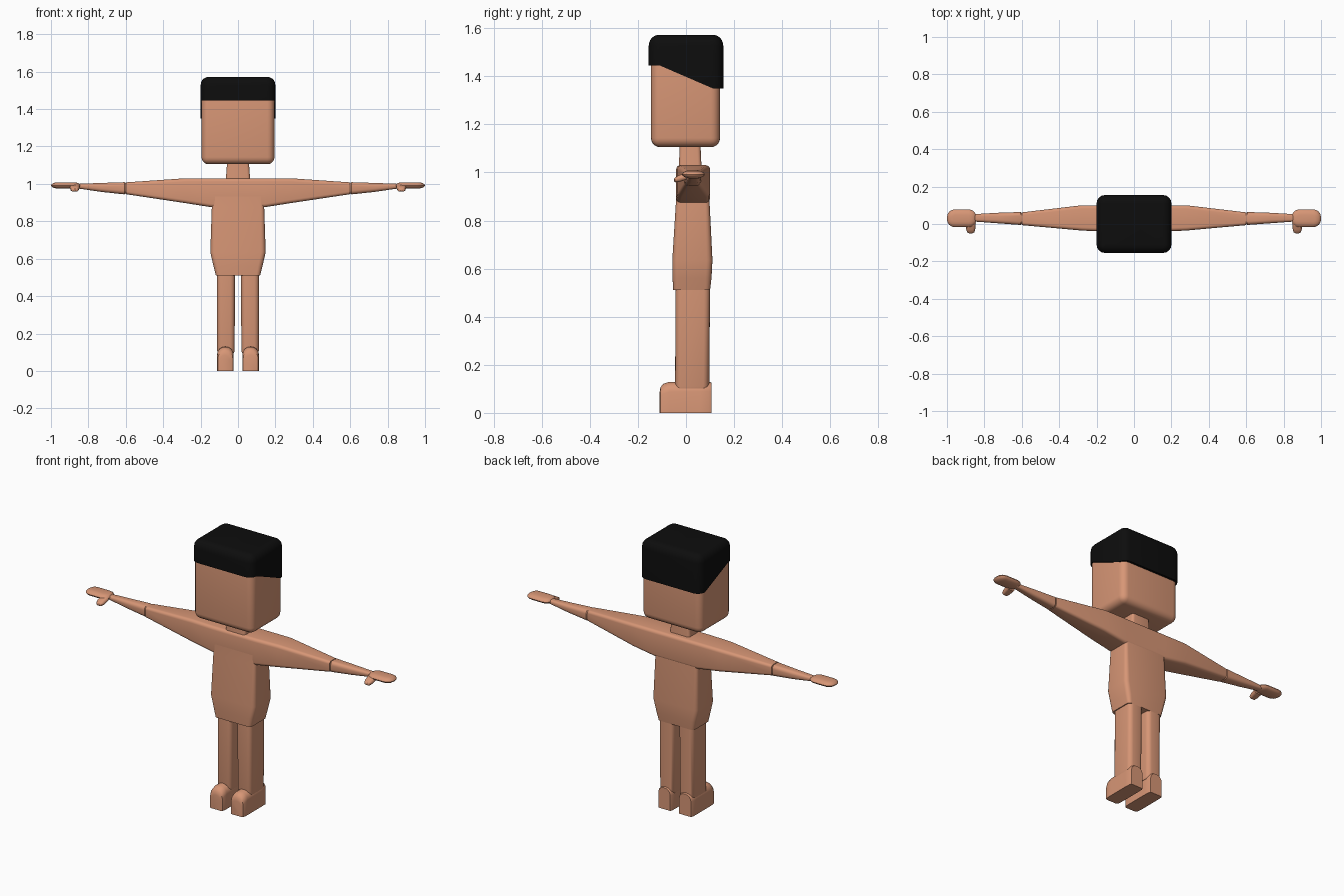
import bpy, bmesh, math

if "Cube" in bpy.data.objects:
    bpy.data.objects.remove(bpy.data.objects["Cube"])


def material(name, rgb):
    m = bpy.data.materials.new(name)
    m.diffuse_color = (*rgb, 1)
    m.use_nodes = True
    m.node_tree.nodes["Principled BSDF"].inputs["Base Color"].default_value = m.diffuse_color
    return m


SKIN = material("tan skin", (0.68, 0.305, 0.18))
BLACK = material("black hair", (0.004, 0.004, 0.004))
MAP = {"X": lambda t, u, v: (t, u, v), "Y": lambda t, u, v: (u, t, v), "Z": lambda t, u, v: (u, v, t)}


def finish(name, bm, mat, mirror=False):
    bmesh.ops.remove_doubles(bm, verts=bm.verts, dist=1e-5)
    bmesh.ops.recalc_face_normals(bm, faces=bm.faces)
    me = bpy.data.meshes.new(name)
    bm.to_mesh(me)
    bm.free()
    me.materials.append(mat)
    ob = bpy.data.objects.new(name, me)
    bpy.context.collection.objects.link(ob)
    if mirror:
        ob.modifiers.new("Mirror", "MIRROR").use_mirror_merge = False
    return ob


def rounded_rect(u0, u1, v0, v1, r, r_low, n=4):
    """Outline with corner radius r (r_low on the two v0 corners)."""
    pts = []
    for k, (su, sv) in enumerate([(1, 1), (-1, 1), (-1, -1), (1, -1)]):
        rr = r if sv > 0 else r_low
        cu = u1 - rr if su > 0 else u0 + rr
        cv = v1 - rr if sv > 0 else v0 + rr
        for i in range(n + 1):
            a = math.pi / 2 * (k + i / n)
            pts.append((cu + rr * math.cos(a), cv + rr * math.sin(a)))
    return pts


def loft(name, axis, sections, mat=SKIN, r_low=None, mirror=False, caps=(True, True)):
    """Skin sections (t, u0, u1, v0, v1, r) along an axis; t may be a rule of (u, v)."""
    bm = bmesh.new()
    rings = []
    for t, u0, u1, v0, v1, r in sections:
        pts = rounded_rect(u0, u1, v0, v1, r, r if r_low is None else r_low)
        rings.append([bm.verts.new(MAP[axis](t(u, v) if callable(t) else t, u, v)) for u, v in pts])
    n = len(rings[0])
    for a, b in zip(rings, rings[1:]):
        for i in range(n):
            j = (i + 1) % n
            bm.faces.new((a[i], a[j], b[j], b[i]))
    if caps[0]:
        bm.faces.new(rings[0])
    if caps[1]:
        bm.faces.new(rings[-1])
    return finish(name, bm, mat, mirror)


def inset(t, box, d, r):
    u0, u1, v0, v1 = box
    return (t, u0 + d, u1 - d, v0 + d, v1 - d, max(r - d, 0.004))


def dome(z_top, box, r, steps=5):
    """Rings rounding a box over to its top."""
    out = []
    for i in range(steps + 1):
        a = math.pi / 2 * i / steps
        out.append(inset(z_top - r + r * math.sin(a), box, r * (1 - math.cos(a)) * 0.95, r))
    return out


# Head: softly rounded block
bm = bmesh.new()
bmesh.ops.create_cube(bm, size=1)
bmesh.ops.scale(bm, verts=bm.verts, vec=(0.39, 0.287, 0.45))
bmesh.ops.translate(bm, verts=bm.verts, vec=(0, -0.002, 1.33))
bmesh.ops.bevel(bm, geom=bm.edges[:], offset=0.038, segments=5, profile=0.5, affect="EDGES")
finish("head", bm, SKIN)


# Hair: rounded cap whose lower rim drops toward the back
def hairline(u, v):
    return 1.445 - 0.095 * min(max((v + 0.11) / 0.22, 0), 1)


hair_box = (-0.2, 0.2, -0.155, 0.155)
loft("hair", "Z", [inset(hairline, hair_box, 0.025, 0.045), inset(hairline, hair_box, 0, 0.045)]
     + dome(1.572, hair_box, 0.045), BLACK, caps=(False, True))

# Neck
loft("neck", "Z", [(1.01, -0.066, 0.066, -0.03, 0.065, 0.015), (1.12, -0.058, 0.058, -0.026, 0.06, 0.015)])

# Torso, tapering in at the hips
loft("torso", "Z", [
    (0.51, -0.118, 0.118, -0.053, 0.1, 0.02),
    (0.56, -0.131, 0.131, -0.056, 0.106, 0.025),
    (0.635, -0.148, 0.148, -0.057, 0.11, 0.025),
    (0.875, -0.14, 0.14, -0.042, 0.098, 0.018),
    (0.99, -0.138, 0.138, -0.04, 0.098, 0.015)])

# Shoulders and upper arms in one span
half = [(0.14, -0.041, 0.1, 0.875, 1.03, 0.018),
        (0.28, -0.035, 0.1, 0.897, 1.03, 0.018),
        (0.60, -0.006, 0.062, 0.945, 1.008, 0.015)]
loft("shoulders_and_upper_arms", "X", [(-s[0], *s[1:]) for s in reversed(half)] + half)

# Forearms
loft("forearm", "X", [
    (0.592, 0.004, 0.054, 0.953, 1.0, 0.015),
    (0.607, -0.005, 0.064, 0.944, 1.009, 0.02),
    (0.73, 0.004, 0.06, 0.957, 1.005, 0.018),
    (0.865, 0.014, 0.052, 0.977, 1.0, 0.011)], mirror=True)

# Hands: flat rounded paddles
palm = (0.842, 1.0, -0.017, 0.078)
loft("hand", "Z", [inset(z, palm, d, 0.042) for z, d in [
    (0.975, 0.03), (0.979, 0.014), (0.986, 0.003), (0.992, 0),
    (0.998, 0.003), (1.005, 0.014), (1.008, 0.03)]], mirror=True)

# Thumbs
loft("thumb", "Y", [(y, 0.873 - w, 0.873 + w, z - h, z + h, min(w, h) * 0.98) for y, w, z, h in [
    (-0.05, 0.009, 0.968, 0.005), (-0.045, 0.019, 0.969, 0.010),
    (-0.03, 0.024, 0.974, 0.014), (0.005, 0.027, 0.985, 0.014)]], mirror=True)

# Legs
loft("leg", "Z", [
    (0.095, 0.022, 0.108, -0.042, 0.085, 0.022),
    (0.11, 0.018, 0.112, -0.045, 0.097, 0.025),
    (0.53, 0.016, 0.112, -0.044, 0.1, 0.025)], mirror=True)

# Feet: arched blocks with a rounded toe
loft("foot", "Y", [(y, 0.023 + d, 0.112 - d, 0, h, 0.042 - d) for y, d, h in [
    (-0.11, 0.012, 0.085), (-0.106, 0.005, 0.107), (-0.094, 0.001, 0.121),
    (-0.07, 0, 0.129), (0.06, 0, 0.131), (0.095, 0.001, 0.131), (0.106, 0.006, 0.126)]],
     r_low=0.0, mirror=True)

# Smooth shading that keeps hard edges
for ob in bpy.data.objects:
    ob.select_set(True)
    bpy.context.view_layer.objects.active = ob
bpy.ops.object.shade_smooth_by_angle(angle=math.radians(35))
